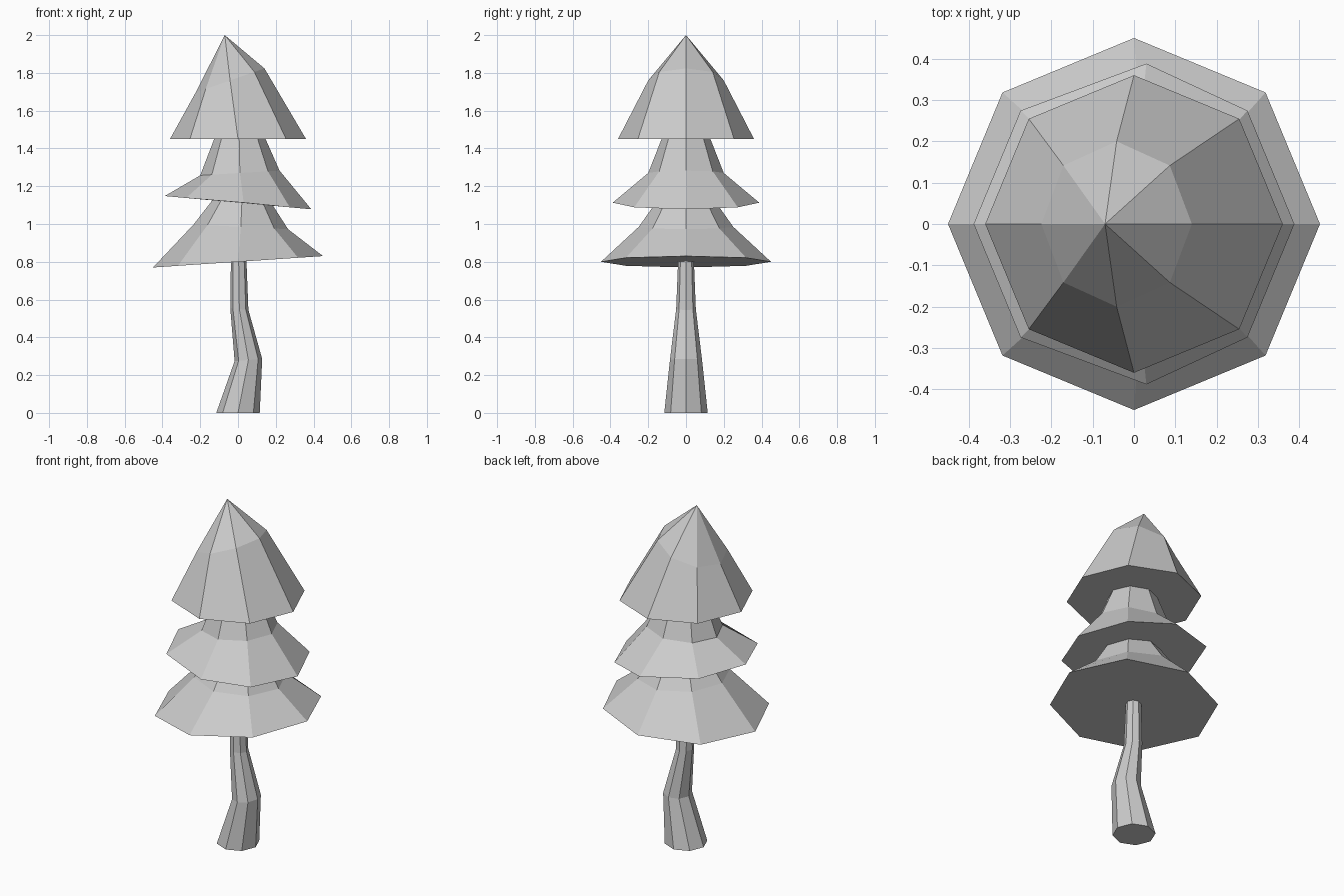
import bpy, bmesh, math

SIDES = 8

default_cube = bpy.data.objects.get("Cube")
if default_cube:
    bpy.data.objects.remove(default_cube, do_unlink=True)

grey = bpy.data.materials.new("plain grey")
grey.use_nodes = True
colour = (0.6, 0.6, 0.6, 1)
grey.diffuse_color = colour
grey.node_tree.nodes["Principled BSDF"].inputs["Base Color"].default_value = colour


def add_ring(bm, cx, z, rx, ry, slope=0, shift=0):
    """Eight points around (cx, z), tilted along x; shift nudges front and back points."""
    ring = []
    for i in range(SIDES):
        a = math.tau * i / SIDES
        x = rx * math.cos(a)
        nudge = shift if i % 4 == 2 else 0
        ring.append(bm.verts.new((cx + x + nudge, ry * math.sin(a), z + slope * x)))
    return ring


def build(name, rings, tip=None):
    """Loft the rings into a closed flat-shaded body, ending in a point or a cap."""
    bm = bmesh.new()
    loops = [add_ring(bm, *r) for r in rings]
    bm.faces.new(loops[0][::-1])
    for low, high in zip(loops, loops[1:]):
        for i in range(SIDES):
            j = (i + 1) % SIDES
            bm.faces.new((low[i], low[j], high[j], high[i]))
    if tip:
        top = bm.verts.new((tip[0], 0, tip[1]))
        for i in range(SIDES):
            bm.faces.new((loops[-1][i], loops[-1][(i + 1) % SIDES], top))
    else:
        bm.faces.new(loops[-1])
    bmesh.ops.recalc_face_normals(bm, faces=bm.faces)
    mesh = bpy.data.meshes.new(name)
    bm.to_mesh(mesh)
    bm.free()
    mesh.materials.append(grey)
    obj = bpy.data.objects.new(name, mesh)
    bpy.context.collection.objects.link(obj)
    return obj


# Crooked trunk, running up into the lowest foliage
build("trunk", [
    (0, 0, 0.115, 0.115),
    (0.055, 0.28, 0.073, 0.085, 0.08),
    (0.007, 0.55, 0.048, 0.052, -0.1),
    (0.003, 0.85, 0.04, 0.04),
])

# Three tilted tiers of foliage
build("lower_foliage", [
    (0, 0.8, 0.45, 0.45, 0.067),
    (0.015, 0.985, 0.25, 0.25, -0.05),
], tip=(0.03, 1.34))
build("middle_foliage", [
    (0, 1.113, 0.388, 0.388, -0.09, 0.03),
    (0.01, 1.27, 0.21, 0.2, 0.06),
], tip=(0, 1.78))
build("top_foliage", [
    (0, 1.45, 0.36, 0.36),
    (-0.042, 1.76, 0.182, 0.2, 0.35),
], tip=(-0.07, 2))
